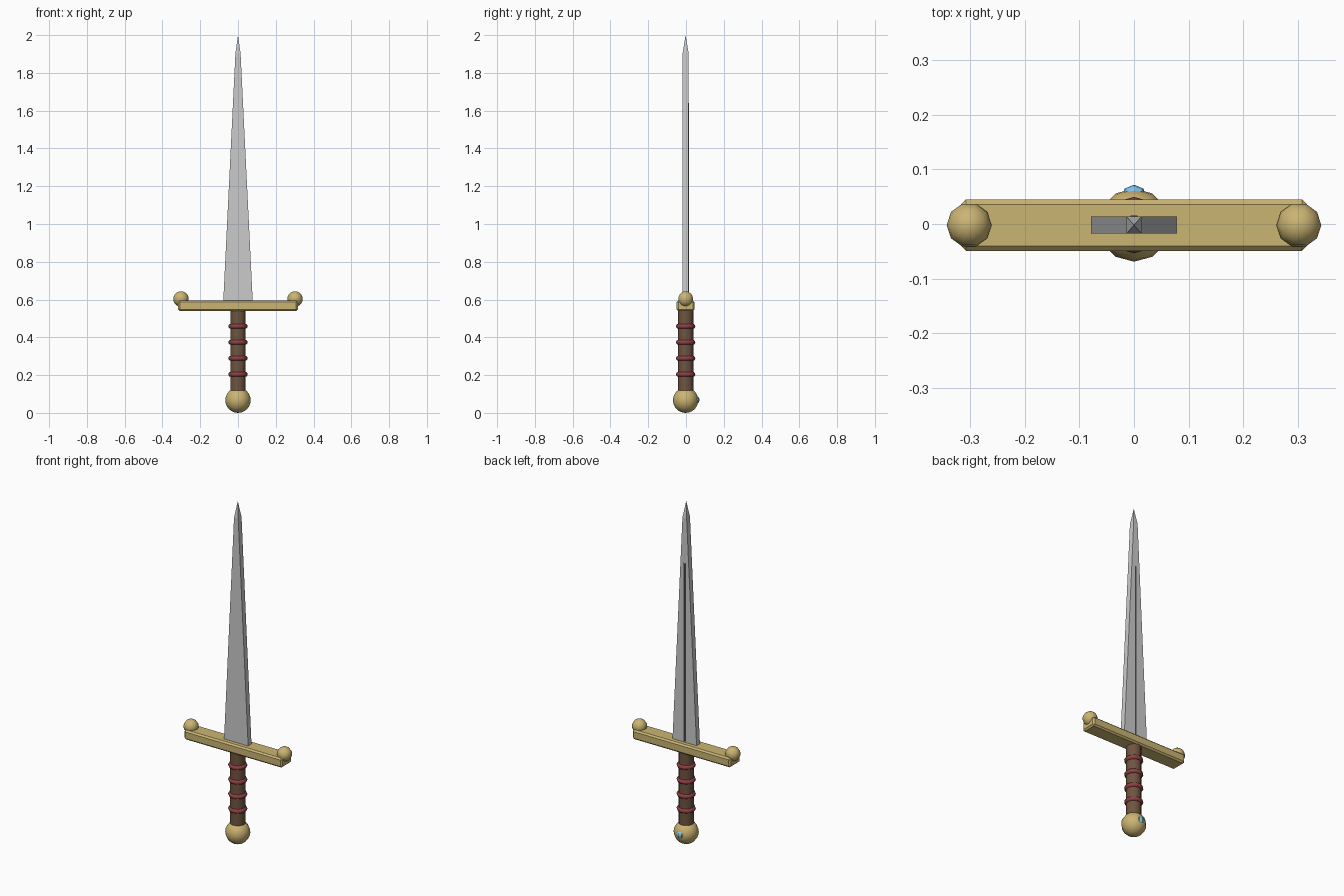
import bpy, bmesh, math
from mathutils import Matrix

if "Cube" in bpy.data.objects:
    bpy.data.objects.remove(bpy.data.objects["Cube"])

Y0 = -0.002  # sword axis


def material(name, rgb):
    m = bpy.data.materials.new(name)
    m.diffuse_color = (*rgb, 1)
    m.use_nodes = True
    m.node_tree.nodes["Principled BSDF"].inputs["Base Color"].default_value = m.diffuse_color
    return m


gold = material("gold", (0.60, 0.46, 0.17))
leather = material("leather", (0.16, 0.09, 0.05))
red = material("red_wrap", (0.28, 0.05, 0.06))
blue = material("blue_gem", (0.22, 0.55, 0.85))
dark = material("dark_steel", (0.08, 0.08, 0.09))


def finish(ob, name, mat, smooth=None):
    ob.name = name
    if mat:
        ob.data.materials.append(mat)
    if smooth:
        bpy.ops.object.shade_smooth_by_angle(angle=math.radians(smooth))
    return ob


def ball(name, loc, r, segs, rings, mat, smooth=None, turn=0):
    bpy.ops.mesh.primitive_uv_sphere_add(segments=segs, ring_count=rings, radius=r, location=loc)
    ob = bpy.context.object
    ob.data.transform(Matrix.Rotation(turn, 4, 'Z'))
    return finish(ob, name, mat, smooth)


def box(name, loc, size, mat):
    bpy.ops.mesh.primitive_cube_add(size=1, location=loc)
    ob = bpy.context.object
    ob.data.transform(Matrix.Diagonal((*size, 1)))
    return finish(ob, name, mat)


# Pommel and the gem set in its back
ball("pommel", (0, Y0, 0.067), 0.067, 12, 12, gold, 60)
ball("pommel_gem", (0, 0.048, 0.069), 0.024, 8, 6, blue)

# Grip with wrap rings
bpy.ops.mesh.primitive_cylinder_add(vertices=12, radius=0.041, depth=0.44, location=(0, Y0, 0.33))
finish(bpy.context.object, "grip", leather, 40)
for i in range(4):
    bpy.ops.mesh.primitive_torus_add(major_radius=0.038, minor_radius=0.0135, major_segments=12,
                                     minor_segments=8, location=(0, Y0, 0.204 + 0.0848 * i))
    finish(bpy.context.object, f"grip_ring_{i + 1}", red, 60)

# Crossguard with chamfered edges and end balls
guard = box("crossguard", (0, Y0, 0.567), (0.634, 0.094, 0.056), gold)
bev = guard.modifiers.new("chamfer", 'BEVEL')
bev.width = 0.009
bev.segments = 1
for side, x in (("left", -0.302), ("right", 0.302)):
    ball(f"guard_ball_{side}", (x, Y0, 0.603), 0.041, 10, 8, gold, 60, math.radians(18))

# Blade: tapering rectangular section closed by a four-sided point
bm = bmesh.new()
base, shoulder = [[bm.verts.new((sx * w, Y0 + sy * 0.0155, z))
                   for sx, sy in ((-1, -1), (1, -1), (1, 1), (-1, 1))]
                  for w, z in ((0.078, 0.59), (0.0135, 1.905))]
tip = bm.verts.new((0, Y0, 2.0))
bm.faces.new(base[::-1])
for i in range(4):
    j = (i + 1) % 4
    bm.faces.new((base[i], base[j], shoulder[j], shoulder[i]))
    bm.faces.new((shoulder[i], shoulder[j], tip))
me = bpy.data.meshes.new("blade")
bm.to_mesh(me)
bm.free()
bpy.context.collection.objects.link(bpy.data.objects.new("blade", me))

# Dark groove strip along the back of the blade
box("blade_groove", (0, 0.0125, 1.12), (0.012, 0.006, 1.04), dark)
